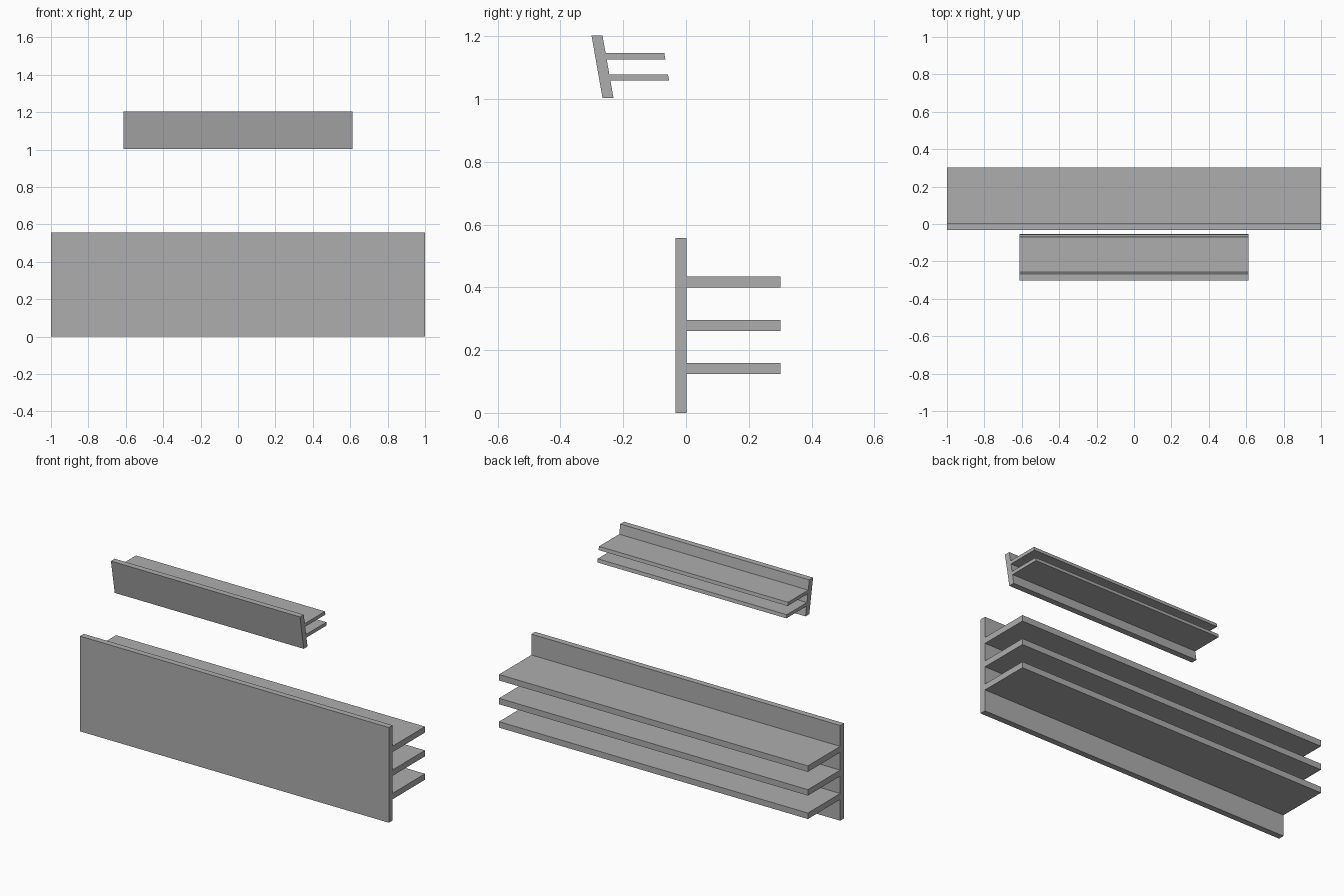
import bpy
import bmesh

cube = bpy.data.objects.get("Cube")
if cube:
    bpy.data.objects.remove(cube, do_unlink=True)

grey = bpy.data.materials.new("plain grey")
grey.use_nodes = True
colour = (0.42, 0.42, 0.42, 1)
grey.diffuse_color = colour
grey.node_tree.nodes["Principled BSDF"].inputs["Base Color"].default_value = colour


def slab(name, profile, half_length):
    """Extrude a (y, z) profile along x, centred on x = 0."""
    bm = bmesh.new()
    face = bm.faces.new([bm.verts.new((-half_length, y, z)) for y, z in profile])
    new = bmesh.ops.extrude_face_region(bm, geom=[face])["geom"]
    moved = [v for v in new if isinstance(v, bmesh.types.BMVert)]
    bmesh.ops.translate(bm, verts=moved, vec=(2 * half_length, 0, 0))
    bmesh.ops.recalc_face_normals(bm, faces=bm.faces)
    mesh = bpy.data.meshes.new(name)
    bm.to_mesh(mesh)
    bm.free()
    mesh.materials.append(grey)
    obj = bpy.data.objects.new(name, mesh)
    bpy.context.collection.objects.link(obj)
    return obj


def rack(name, half_length, bottom, top, front, thickness, lean, shelves):
    """Front panel with shelves behind it; lean is the y shift per unit height."""
    def y_at(z):
        return front + lean * (z - bottom)

    slab(name + "_panel", [(y_at(bottom), bottom), (y_at(bottom) + thickness, bottom),
                           (y_at(top) + thickness, top), (y_at(top), top)], half_length)
    # Shelf ends follow the lean of the panel
    for i, (low, high, depth) in enumerate(shelves):
        back_low, back_high = y_at(low) + thickness, y_at(high) + thickness
        slab(f"{name}_shelf_{i + 1}", [(back_low, low), (back_low + depth, low),
                                       (back_high + depth, high), (back_high, high)], half_length)


# Large upright rack with three shelves
rack("lower", 1.0, 0.0, 0.557, -0.033, 0.035, 0.0,
     [(z, z + 0.035, 0.299) for z in (0.124, 0.261, 0.4)])

# Small leaning rack floating above it, with two shelves
rack("upper", 0.612, 1.003, 1.203, -0.266, 0.035, -0.176,
     [(z, z + 0.02, 0.187) for z in (1.059, 1.127)])
